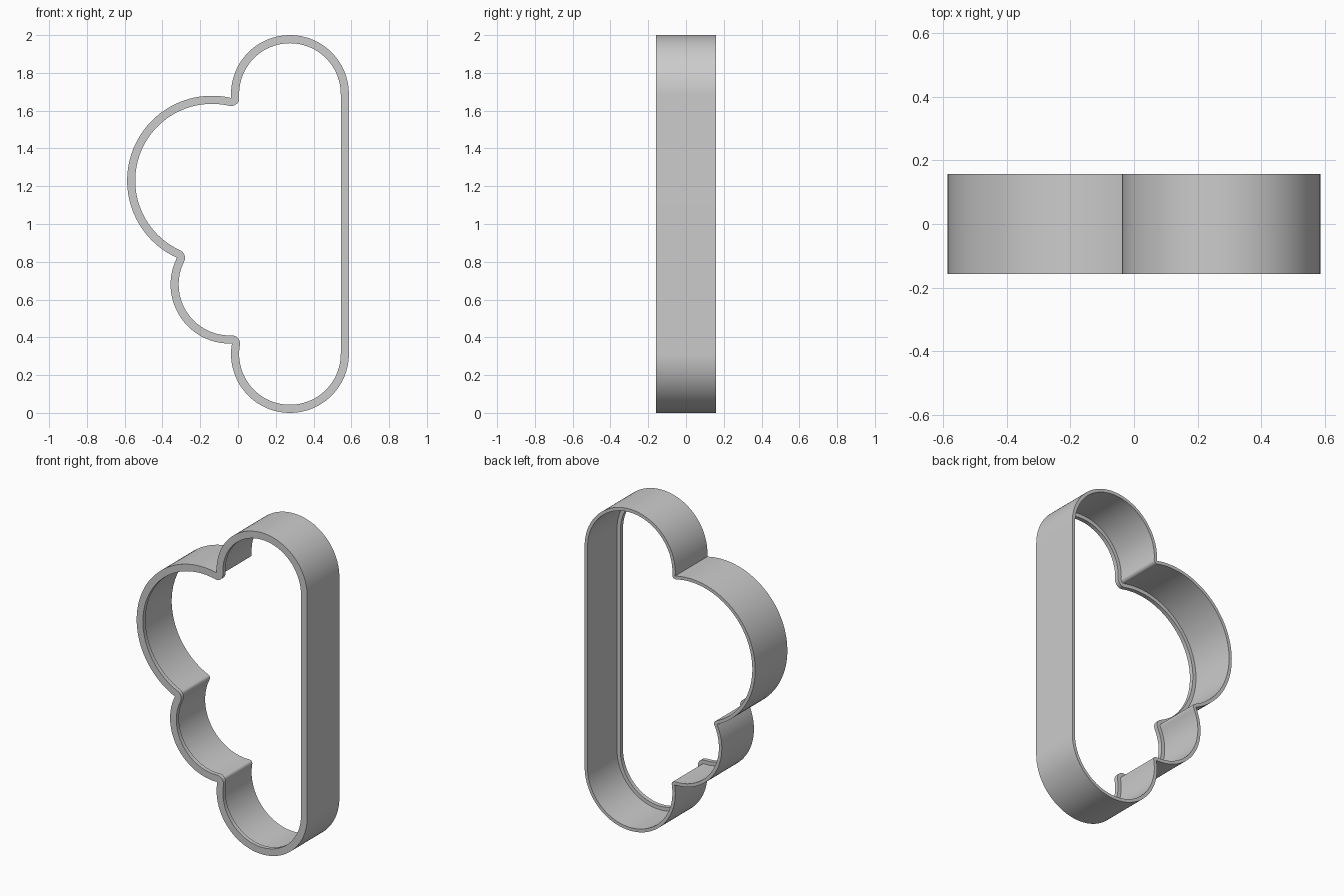
import bpy, bmesh, math
from mathutils import Vector

cube = bpy.data.objects.get("Cube")
if cube:
    bpy.data.objects.remove(cube, do_unlink=True)

HALF = 0.158    # half depth of the wall
WALL = 0.02     # wall thickness
RIM = 0.043     # rim width
RIM_DEPTH = 0.026

# Lobes of the cloud as (centre in x and z, radius), anticlockwise from the top
lobes = [(Vector((0.275, 1.688)), 0.312), (Vector((-0.138, 1.23)), 0.449),
         (Vector((-0.044, 0.68)), 0.313), (Vector((0.275, 0.312)), 0.312)]


def corner(a, b):
    """Outer crossing of two neighbouring lobes."""
    (ca, ra), (cb, rb) = a, b
    d = cb - ca
    n = d.length
    along = (n * n + ra * ra - rb * rb) / (2 * n)
    u = d / n
    return ca + u * along + Vector((u.y, -u.x)) * math.sqrt(ra * ra - along * along)


def angle(c, p):
    return math.atan2(p.y - c.y, p.x - c.x) % math.tau


def steps(start, end, size=math.radians(3.5)):
    n = max(2, round(abs(end - start) / size))
    return [start + (end - start) * i / n for i in range(n + 1)]


# Outline stations: outer point and outward angle; corners keep one outer
# point while the angle sweeps, which rounds the inner side
corners = [corner(a, b) for a, b in zip(lobes, lobes[1:])]
stations = []
for i, (c, r) in enumerate(lobes):
    start = angle(c, corners[i - 1]) if i else 0.0
    end = angle(c, corners[i]) if i < len(corners) else math.tau
    for t in steps(start, end):
        stations.append((c + Vector((math.cos(t), math.sin(t))) * r, t))
    if i < len(corners):
        nxt = angle(lobes[i + 1][0], corners[i])
        for t in steps(end, nxt, math.radians(12))[1:-1]:
            stations.append((corners[i], t))

# Cross-section as (inset, y): thin wall with a wider rim at the front
section = [(0, -HALF), (0, HALF), (WALL, HALF), (WALL, RIM_DEPTH - HALF),
           (RIM, RIM_DEPTH - HALF), (RIM, -HALF)]

bm = bmesh.new()
rings = []
for p, t in stations:
    inward = Vector((-math.cos(t), -math.sin(t)))
    ring = []
    for inset, y in section:
        q = p + inward * inset
        ring.append(bm.verts.new((q.x, y, q.y)))
    rings.append(ring)
for i, a in enumerate(rings):
    b = rings[(i + 1) % len(rings)]
    for j in range(len(section)):
        k = (j + 1) % len(section)
        bm.faces.new((a[j], a[k], b[k], b[j]))
bmesh.ops.remove_doubles(bm, verts=bm.verts, dist=0.0001)
bmesh.ops.recalc_face_normals(bm, faces=bm.faces)

mesh = bpy.data.meshes.new("cloud_cutter")
bm.to_mesh(mesh)
bm.free()
cutter = bpy.data.objects.new("cloud_cutter", mesh)
bpy.context.collection.objects.link(cutter)

# Plain grey
grey = bpy.data.materials.new("light_grey")
grey.use_nodes = True
colour = (0.6, 0.6, 0.6, 1)
grey.diffuse_color = colour
grey.node_tree.nodes["Principled BSDF"].inputs["Base Color"].default_value = colour
mesh.materials.append(grey)

bpy.ops.object.select_all(action="DESELECT")
cutter.select_set(True)
bpy.context.view_layer.objects.active = cutter
bpy.ops.object.shade_smooth_by_angle(angle=math.radians(30))
